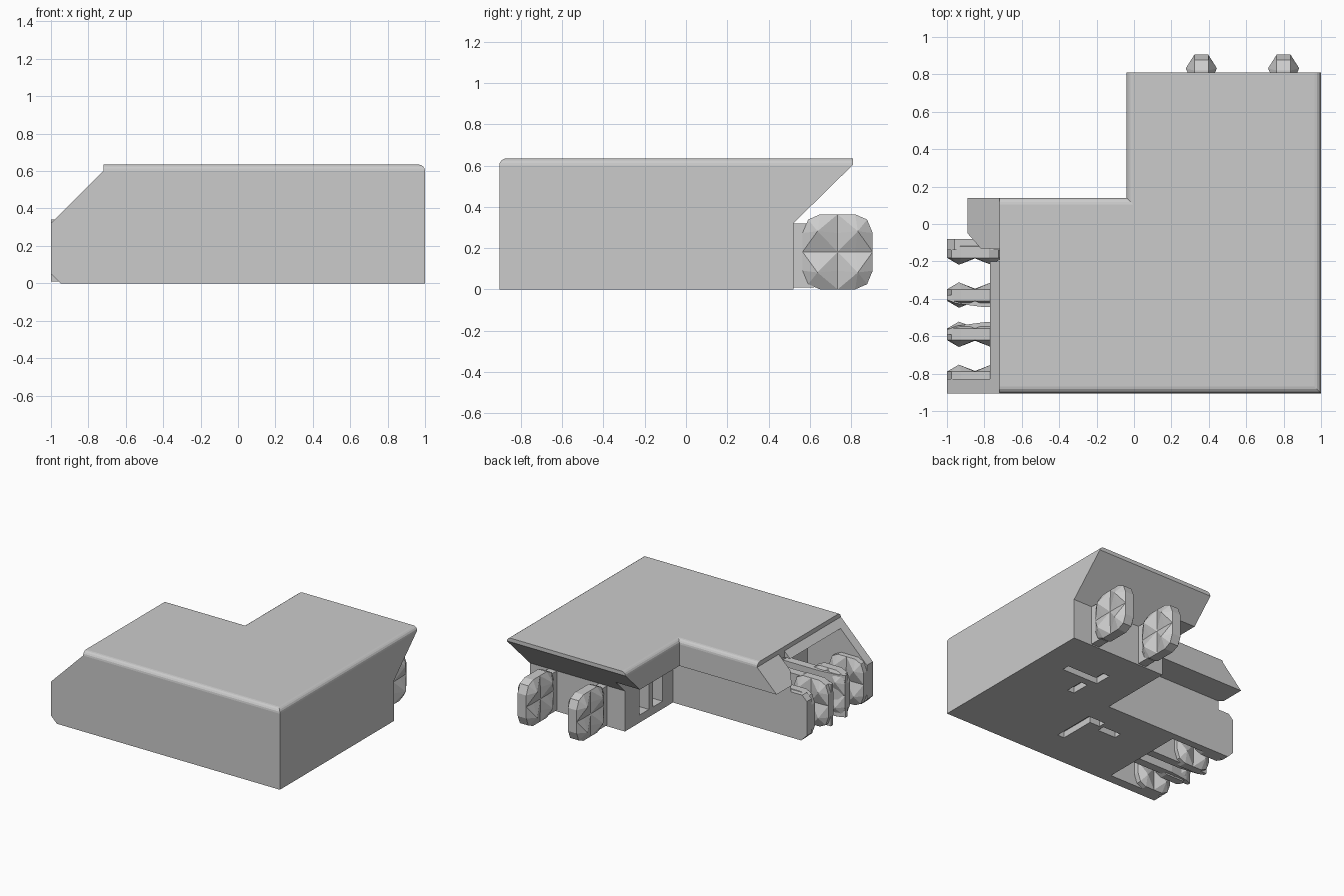
import bpy, bmesh
from mathutils import Vector

cube = bpy.data.objects.get("Cube")
if cube:
    bpy.data.objects.remove(cube)

grey = bpy.data.materials.new("plain_grey")
grey.use_nodes = True
colour = (0.6, 0.6, 0.6, 1)
grey.diffuse_color = colour
grey.node_tree.nodes["Principled BSDF"].inputs["Base Color"].default_value = colour


def add_object(name, bm):
    bmesh.ops.recalc_face_normals(bm, faces=bm.faces)
    mesh = bpy.data.meshes.new(name)
    bm.to_mesh(mesh)
    bm.free()
    mesh.materials.append(grey)
    obj = bpy.data.objects.new(name, mesh)
    bpy.context.collection.objects.link(obj)
    return obj


def prism(outline, axis, low, high):
    """Extrude a 2D outline along an axis."""
    bm = bmesh.new()

    def place(p, d):
        c = list(p)
        c.insert("xyz".index(axis), d)
        return bm.verts.new(c)
    face = bm.faces.new([place(p, low) for p in outline])
    made = bmesh.ops.extrude_face_region(bm, geom=[face])["geom"]
    shift = [0, 0, 0]
    shift["xyz".index(axis)] = high - low
    bmesh.ops.translate(bm, vec=shift, verts=[v for v in made if isinstance(v, bmesh.types.BMVert)])
    return bm


def block(x, y, z):
    return prism([(x[0], y[0]), (x[1], y[0]), (x[1], y[1]), (x[0], y[1])], "z", *z)


def cut(target, bm):
    cutter = add_object("cutter", bm)
    cutter.hide_render = True
    mod = target.modifiers.new("cut", "BOOLEAN")
    mod.operation = "DIFFERENCE"
    mod.solver = "EXACT"
    mod.object = cutter
    graph = bpy.context.evaluated_depsgraph_get()
    target.data = bpy.data.meshes.new_from_object(target.evaluated_get(graph))
    target.modifiers.clear()
    bpy.data.objects.remove(cutter)


# L-shaped body with rounded top edges, except at the two joining ends
left, right, front, back, top = -1, 1, -0.905, 0.81, 0.635
inner_x, inner_y = -0.04, 0.14
bm = prism([(left, front), (right, front), (right, back), (inner_x, back),
            (inner_x, inner_y), (left, inner_y)], "z", 0, top)
round_edges = []
for e in bm.edges:
    a, b = e.verts
    if min(a.co.z, b.co.z) > 0.6:
        at_left = max(a.co.x, b.co.x) < left + 0.01
        at_back = min(a.co.y, b.co.y) > back - 0.01
        if not (at_left or at_back):
            round_edges.append(e)
bmesh.ops.bevel(bm, geom=round_edges, offset=0.035, segments=4, profile=0.5, affect="EDGES")
body = add_object("body", bm)

# Sloped left end with a chamfered foot
cut(body, prism([(-1.1, 0.22), (-0.72, 0.6), (-0.72, 0.8), (-1.1, 0.8)], "y", -1, 1))
cut(body, prism([(-1.1, 0.15), (-1.1, -0.1), (-0.85, -0.1)], "y", -1, 1))
# Overhanging back end
cut(body, prism([(0.52, -0.1), (0.52, 0.32), (0.81, 0.605), (1, 0.605), (1, -0.1)], "x", -1.2, 1.2))
# Undercut inside the corner
cut(body, block((-1.2, 0.17), (-0.08, 1), (-0.1, 0.43)))
# Socket bay under the roof
cut(body, block((-1.2, -0.48), (-0.83, -0.14), (-0.1, 0.55)))
cut(body, prism([(-1.2, -0.2), (-1.2, -0.05), (-0.89, -0.05), (-0.82, -0.13),
                 (-0.72, -0.13), (-0.72, -0.2)], "z", 0.36, 0.8))
# Windows in the undercut wall
for y in (0.11, 0.28):
    cut(body, block((0.1, 0.4), (y - 0.06, y + 0.06), (0.06, 0.36)))
# Narrow slots in the underside
for x, y in (((0.45, 0.77), (0.12, 0.18)), ((0.45, 0.51), (0.17, 0.26)),
             ((0.49, 0.55), (-0.09, 0.06)), ((0.13, 0.19), (-0.63, -0.28)),
             ((0.04, 0.14), (-0.34, -0.28)), ((-0.15, 0.01), (-0.39, -0.33))):
    cut(body, block(x, y, (-0.1, 0.05)))


def faceted_pad(name, along, across, centre, length, height, bulge):
    """Thin slab with four faceted lobes split by a cross-shaped crease."""
    bm = bmesh.new()
    n = 4
    sheets = []
    for side in (-1, 1):
        grid = {}
        for i in range(n + 1):
            for j in range(n + 1):
                u, v = i / n * 2 - 1, j / n * 2 - 1
                rim = i in (0, n) or j in (0, n)
                if abs(u) == 1 and abs(v) == 1:
                    u, v = u * 0.84, v * 0.86
                elif i % 2 and j % 2:
                    u, v = u * 1.15, v * 1.1
                thick = bulge if i % 2 and j % 2 else bulge * (0.45 if rim else 0.5)
                pos = Vector(centre) + Vector(along) * u * length / 2
                pos += Vector(across) * thick * side
                pos.z += v * height / 2
                grid[i, j] = bm.verts.new(pos)
        sheets.append(grid)
        for i in range(n):
            for j in range(n):
                a, b, c, d = (grid[i, j], grid[i + 1, j], grid[i + 1, j + 1], grid[i, j + 1])
                # Diagonals run through each lobe's peak
                if (i + j) % 2:
                    bm.faces.new((a, b, d))
                    bm.faces.new((b, c, d))
                else:
                    bm.faces.new((a, b, c))
                    bm.faces.new((a, c, d))
    ring = ([(i, 0) for i in range(n)] + [(n, j) for j in range(n)] +
            [(i, n) for i in range(n, 0, -1)] + [(0, j) for j in range(n, 0, -1)])
    low, high = sheets
    for p, q in zip(ring, ring[1:] + ring[:1]):
        bm.faces.new((low[p], low[q], high[q], high[p]))
    return add_object(name, bm)


# Clips on the back end
for label, x in (("inner", 0.36), ("outer", 0.8)):
    faceted_pad(label + "_clip", (0, 1, 0), (1, 0, 0), (x, 0.735, 0.182), 0.34, 0.364, 0.083)
    add_object(label + "_clip_neck", block((x - 0.035, x + 0.035), (0.5, 0.62), (0.01, 0.32)))

# Socket jaws in the left bay
for label, y in (("back_outer", -0.15), ("back_inner", -0.38),
                 ("front_inner", -0.59), ("front_outer", -0.82)):
    faceted_pad(label + "_jaw_pad", (1, 0, 0), (0, 1, 0), (-0.85, y, 0.182), 0.3, 0.364, 0.068)
for label, y, outward in (("back", -0.38, -1), ("front", -0.59, 1)):
    add_object(label + "_jaw_arm", prism(
        [(-1, y), (-1, y + outward * 0.025), (-0.95, y + outward * 0.045), (-0.8, y + outward * 0.065),
         (-0.46, y + outward * 0.065), (-0.46, y)], "z", 0.01, 0.34))
